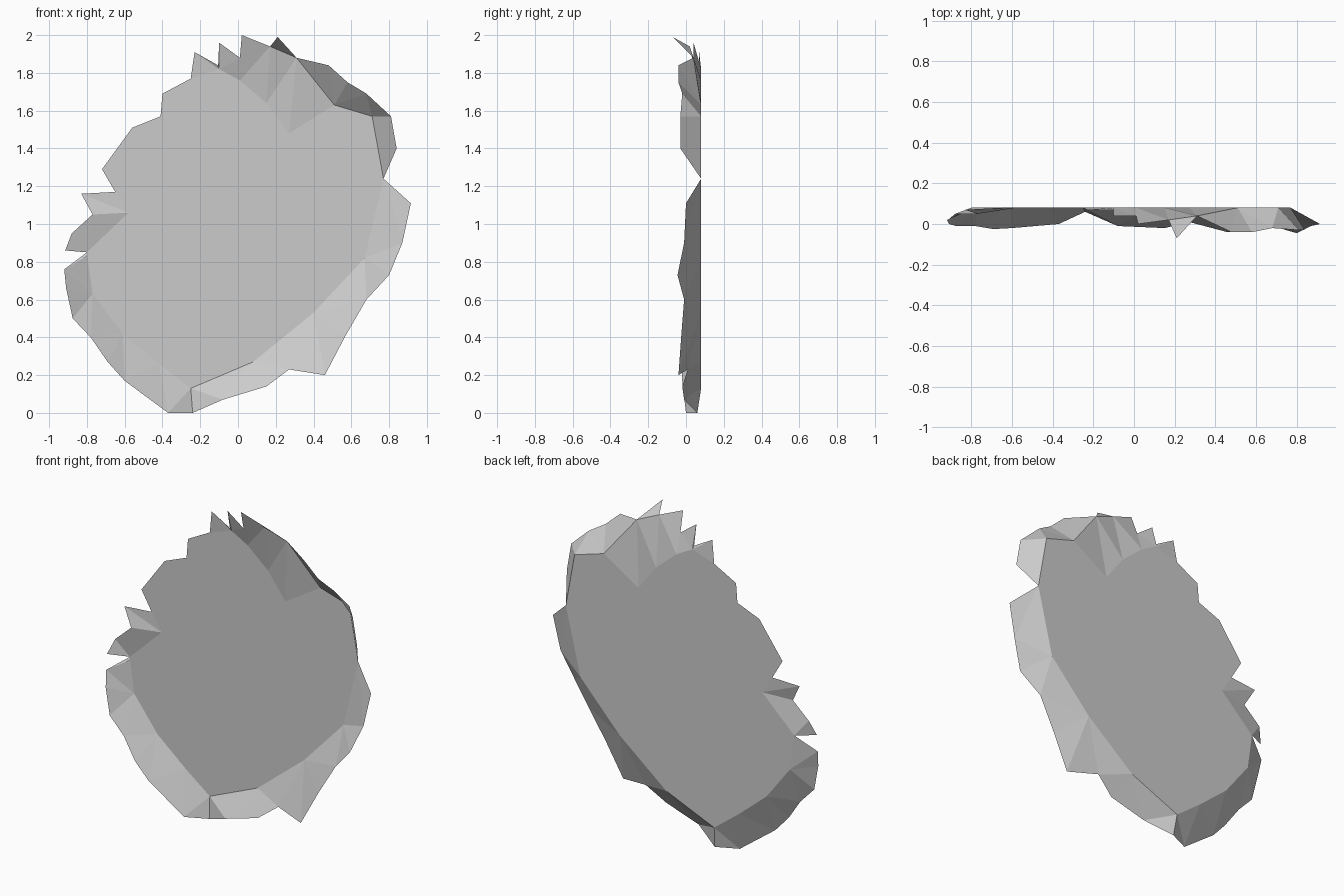
import bpy, bmesh
from mathutils import Vector

BACK = 0.08  # depth of the flat plate

# Flat plate outline (x, z), counter-clockwise from the bottom
plate_outline = [
    (-0.25, 0.13), (0.08, 0.27), (0.40, 0.53), (0.67, 0.82), (0.77, 1.24),
    (0.71, 1.57), (0.51, 1.63), (0.27, 1.48), (0.15, 1.64), (0.01, 1.76),
    (-0.10, 1.82), (-0.25, 1.77), (-0.40, 1.69), (-0.41, 1.57), (-0.56, 1.51),
    (-0.72, 1.29), (-0.65, 1.17), (-0.58, 1.06), (-0.80, 0.85), (-0.77, 0.63),
    (-0.61, 0.42), (-0.42, 0.26)]

# Bent rim sections: first and last plate corner, then the free edge (x, y, z)
lower_right_rim = (0, 4, [
    (-0.24, 0.06, 0.0), (-0.08, -0.01, 0.07), (0.15, -0.02, 0.14), (0.27, 0.01, 0.23),
    (0.46, -0.04, 0.20), (0.57, -0.025, 0.41), (0.68, -0.01, 0.60), (0.80, -0.045, 0.73),
    (0.87, -0.01, 0.90), (0.915, 0.0, 1.11), (0.77, BACK, 1.24)])
upper_right_rim = (4, 6, [
    (0.77, BACK, 1.24), (0.84, -0.03, 1.40), (0.81, -0.03, 1.57), (0.68, -0.02, 1.69),
    (0.58, -0.04, 1.75), (0.48, -0.04, 1.84), (0.31, 0.04, 1.88)])
top_rim = (6, 11, [
    (0.31, 0.04, 1.88), (0.17, 0.02, 1.94), (0.02, 0.0, 2.0), (0.01, 0.04, 1.88),
    (-0.10, 0.04, 1.96), (-0.105, 0.07, 1.84), (-0.23, 0.07, 1.91), (-0.25, BACK, 1.77)])
left_teeth = (16, 18, [
    (-0.65, BACK, 1.17), (-0.83, 0.07, 1.16), (-0.77, 0.05, 1.05), (-0.88, 0.05, 0.95),
    (-0.915, 0.02, 0.86), (-0.80, BACK, 0.85)])
lower_left_rim = (18, 22, [
    (-0.80, 0.07, 0.83), (-0.92, 0.02, 0.76), (-0.91, 0.0, 0.66), (-0.875, -0.01, 0.50),
    (-0.78, -0.01, 0.40), (-0.69, -0.025, 0.27), (-0.60, -0.02, 0.17),
    (-0.37, 0.0, 0.0), (-0.24, 0.06, 0.0)])

stone = bpy.data.materials.new("light_grey")
stone.diffuse_color = (0.6, 0.6, 0.6, 1)

bm = bmesh.new()
corners = [bm.verts.new((x, BACK, z)) for x, z in plate_outline]


def stitch(inner, outer):
    """Fill between two runs of points, always taking the shorter diagonal."""
    i = j = 0
    while i < len(inner) - 1 or j < len(outer) - 1:
        step_outer = i == len(inner) - 1 or (
            j < len(outer) - 1 and
            (inner[i].co - outer[j + 1].co).length <= (inner[i + 1].co - outer[j].co).length)
        if step_outer:
            tri = (inner[i], outer[j], outer[j + 1])
            j += 1
        else:
            tri = (inner[i], outer[j], inner[i + 1])
            i += 1
        a, b, c = (v.co for v in tri)
        if (b - a).cross(c - a).length > 1e-5:
            bm.faces.new(tri)


# Flat plate
bm.faces.new(corners)

# Bent rim and teeth
for first, last, edge in (lower_right_rim, upper_right_rim, top_rim,
                          left_teeth, lower_left_rim):
    inner = [corners[k % len(corners)] for k in range(first, last + 1)]
    stitch(inner, [bm.verts.new(p) for p in edge])

# Small curled flap at the top
bm.faces.new([bm.verts.new(p) for p in
              ((0.31, 0.04, 1.88), (0.21, -0.07, 1.99), (0.17, 0.02, 1.94))])

bmesh.ops.remove_doubles(bm, verts=bm.verts[:], dist=0.001)
bmesh.ops.triangulate(bm, faces=[f for f in bm.faces if len(f.verts) > 3])
for f in bm.faces:  # every face looks to the front
    f.normal_update()
    if f.normal.dot(Vector((0, -1, 0))) < 0:
        f.normal_flip()

mesh = bpy.data.meshes.new("jagged_shell")
bm.to_mesh(mesh)
bm.free()
mesh.materials.append(stone)
bpy.context.collection.objects.link(bpy.data.objects.new("jagged_shell", mesh))
